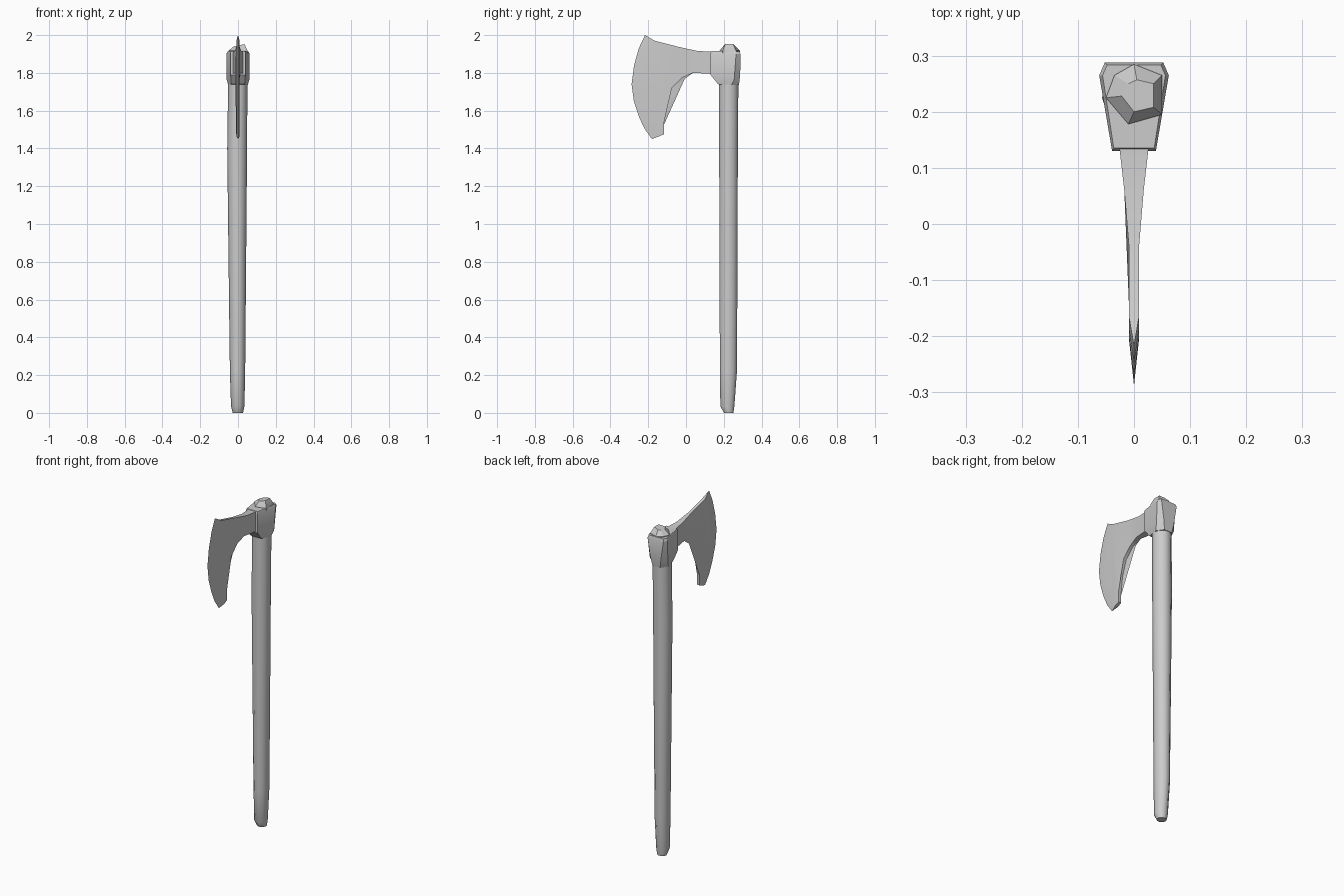
import bpy, bmesh, math

cube = bpy.data.objects.get("Cube")
if cube:
    bpy.data.objects.remove(cube, do_unlink=True)

GREY = (0.6, 0.6, 0.6, 1)
mat = bpy.data.materials.new("light_grey")
mat.use_nodes = True
mat.diffuse_color = GREY
mat.node_tree.nodes["Principled BSDF"].inputs["Base Color"].default_value = GREY


def finish(name, bm, angle):
    """Turn a bmesh into a shaded, coloured object."""
    bmesh.ops.recalc_face_normals(bm, faces=bm.faces)
    mesh = bpy.data.meshes.new(name)
    bm.to_mesh(mesh)
    bm.free()
    mesh.materials.append(mat)
    obj = bpy.data.objects.new(name, mesh)
    bpy.context.collection.objects.link(obj)
    bpy.ops.object.select_all(action="DESELECT")
    obj.select_set(True)
    bpy.context.view_layer.objects.active = obj
    bpy.ops.object.shade_smooth_by_angle(angle=math.radians(angle))
    return obj


def loft(name, rings, angle):
    """Skin a stack of equal-length rings and cap both ends."""
    bm = bmesh.new()
    loops = [[bm.verts.new(p) for p in ring] for ring in rings]
    n = len(loops[0])
    for a, b in zip(loops, loops[1:]):
        for i in range(n):
            j = (i + 1) % n
            bm.faces.new((a[i], a[j], b[j], b[i]))
    bm.faces.new(loops[0])
    bm.faces.new(loops[-1])
    return finish(name, bm, angle)


def oval(z, x0, x1, y0, y1, n=10):
    """Ring filling the given x and y range."""
    ring = []
    for i in range(n):
        t = 2 * math.pi * i / n
        ring.append(((x0 + x1) / 2 + (x1 - x0) / 2 * math.cos(t),
                     (y0 + y1) / 2 + (y1 - y0) / 2 * math.sin(t), z))
    return ring


# Handle: tapered shaft with a chamfered foot
loft("handle", [
    oval(0, -0.028, 0.027, 0.2, 0.252),
    oval(0.035, -0.037, 0.034, 0.18, 0.258),
    oval(0.22, -0.043, 0.038, 0.177, 0.272),
    oval(0.8, -0.05, 0.043, 0.175, 0.275),
    oval(1.4, -0.057, 0.048, 0.173, 0.277),
    oval(1.76, -0.052, 0.05, 0.173, 0.28),
], 40)


# Socket: wedge-shaped collar, mirrored left to right
def collar_ring(half):
    return half + [(-x, y, z) for x, y, z in reversed(half)]


loft("socket", [
    collar_ring([(0.036, 0.17, 1.74), (0.052, 0.24, 1.735), (0.025, 0.28, 1.735)]),
    collar_ring([(0.039, 0.13, 1.79), (0.06, 0.255, 1.765), (0.035, 0.287, 1.79)]),
    collar_ring([(0.039, 0.13, 1.905), (0.062, 0.265, 1.9), (0.052, 0.288, 1.9)]),
    collar_ring([(0.036, 0.135, 1.915), (0.056, 0.265, 1.914), (0.048, 0.283, 1.914)]),
], 25)

# Top knob: faceted handle end, leaning to one side
base = [(-0.05, 0.225), (-0.01, 0.178), (0.05, 0.195),
        (0.05, 0.265), (0, 0.285), (-0.035, 0.265)]
crown = [(-0.022, 0.228), (0, 0.2), (0.035, 0.208),
         (0.035, 0.25), (0.005, 0.257), (-0.01, 0.25)]
loft("handle_end", [
    [(x, y, 1.89) for x, y in base],
    [(x, y, 1.918) for x, y in base],
    [(x, y, 1.945 + 0.2 * min(x, 0.035)) for x, y in crown],
], 25)

# Blade: thin bearded body with a ground cutting edge
edge = [(-0.217, 2.0), (-0.25, 1.93), (-0.275, 1.84), (-0.288, 1.74),
        (-0.276, 1.65), (-0.25, 1.57), (-0.22, 1.505), (-0.18, 1.45)]
ridge = [(-0.165, 1.97), (-0.185, 1.92), (-0.2, 1.84), (-0.205, 1.74),
         (-0.195, 1.65), (-0.18, 1.57), (-0.16, 1.51), (-0.145, 1.463)]
beard = [(-0.116, 1.475), (-0.116, 1.54), (-0.105, 1.63), (-0.075, 1.72),
         (-0.02, 1.775), (0.037, 1.8), (0.145, 1.795)]
top = [(0.145, 1.912), (0.06, 1.916), (-0.04, 1.938)]


def half_thickness(y):
    """Thin web that flares into the socket."""
    return 0.009 + 0.018 * max(0, min(1, y / 0.13))


bm = bmesh.new()
edge_verts = [bm.verts.new((0, y, z)) for y, z in edge]
outline = ridge + beard + top
sides = {s: [bm.verts.new((s * half_thickness(y), y, z)) for y, z in outline]
         for s in (-1, 1)}
webs = []
for verts in sides.values():
    webs.append(bm.faces.new(verts))
    for i in range(len(edge) - 1):
        bm.faces.new((edge_verts[i], edge_verts[i + 1], verts[i + 1], verts[i]))
left, right = sides[1], sides[-1]
last = len(ridge) - 1
for i in range(last, len(outline)):
    j = (i + 1) % len(outline)
    bm.faces.new((left[i], left[j], right[j], right[i]))
for i in (0, last):
    bm.faces.new((edge_verts[i], left[i], right[i]))
bmesh.ops.triangulate(bm, faces=webs)
finish("blade", bm, 30)
